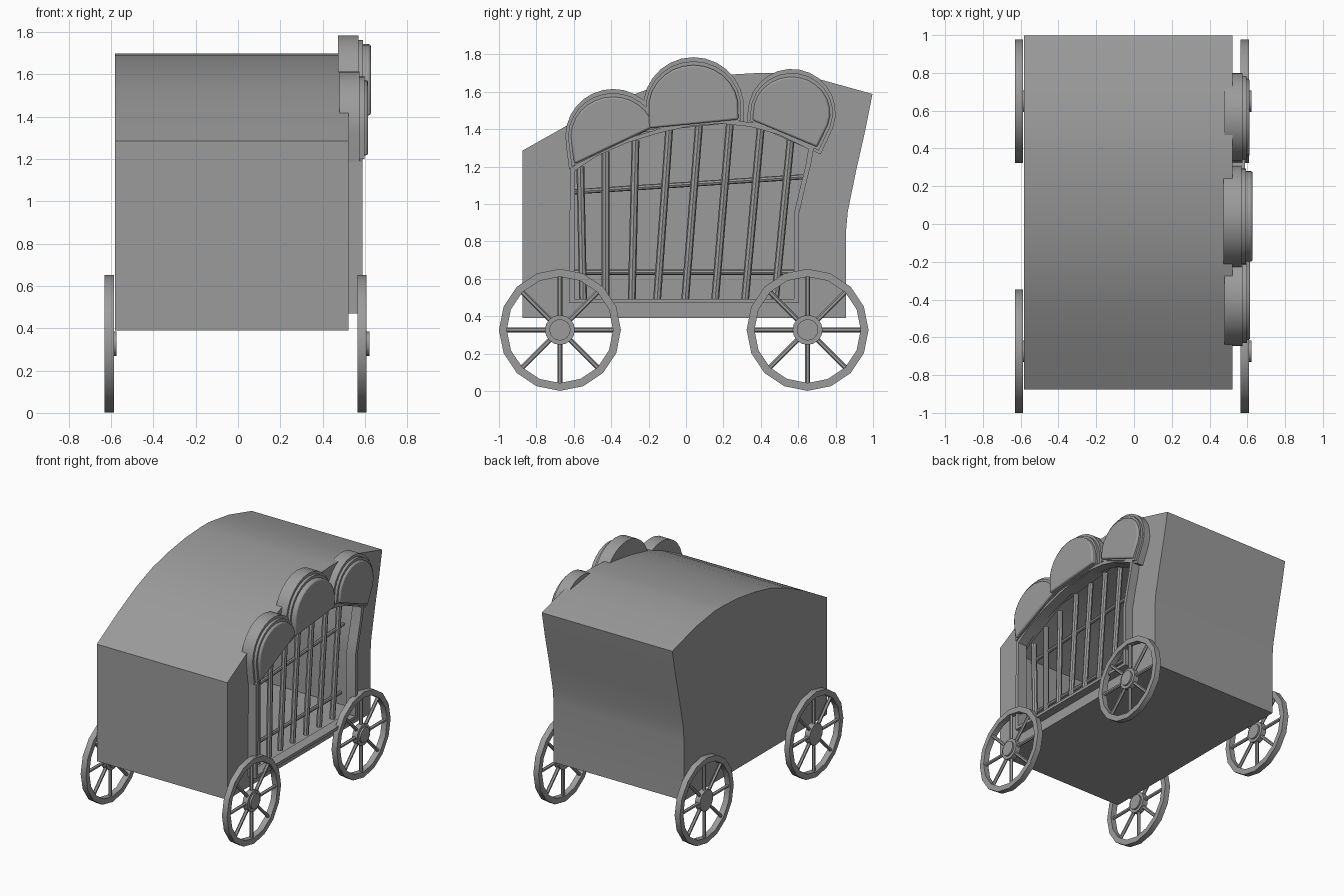
import bpy, bmesh, math
from mathutils import Vector, Matrix

if "Cube" in bpy.data.objects:
    bpy.data.objects.remove(bpy.data.objects["Cube"])

grey = bpy.data.materials.new("dark_grey")
grey.diffuse_color = (.33, .33, .33, 1)
grey.use_nodes = True
grey.node_tree.nodes["Principled BSDF"].inputs["Base Color"].default_value = grey.diffuse_color


def smooth_shade(ob):
    bpy.ops.object.select_all(action='DESELECT')
    ob.select_set(True)
    bpy.context.view_layer.objects.active = ob
    bpy.ops.object.shade_smooth_by_angle()


def finish(name, bm, smooth=True):
    bmesh.ops.recalc_face_normals(bm, faces=bm.faces)
    me = bpy.data.meshes.new(name)
    bm.to_mesh(me)
    bm.free()
    me.materials.append(grey)
    ob = bpy.data.objects.new(name, me)
    bpy.context.collection.objects.link(ob)
    if smooth:
        smooth_shade(ob)
    return ob


def add_prism(bm, pts, x0, x1):
    """Side profile (y, z) extruded along x."""
    a = [bm.verts.new((x0, y, z)) for y, z in pts]
    b = [bm.verts.new((x1, y, z)) for y, z in pts]
    bm.faces.new(a)
    bm.faces.new(b[::-1])
    n = len(pts)
    for i in range(n):
        j = (i + 1) % n
        bm.faces.new((a[i], a[j], b[j], b[i]))


def add_ring(bm, outer, inner, x0, x1):
    """Closed frame between two matching side profiles."""
    loops = [[bm.verts.new((x, y, z)) for y, z in p]
             for p, x in ((outer, x0), (outer, x1), (inner, x1), (inner, x0))]
    n = len(outer)
    for k in range(4):
        a, b = loops[k], loops[(k + 1) % 4]
        for i in range(n):
            j = (i + 1) % n
            bm.faces.new((a[i], a[j], b[j], b[i]))


def add_rod(bm, p, q, r, sides=8):
    p, q = Vector(p), Vector(q)
    m = Matrix.Translation((p + q) / 2) @ (q - p).to_track_quat('Z', 'Y').to_matrix().to_4x4()
    bmesh.ops.create_cone(bm, cap_ends=True, segments=sides, radius1=r, radius2=r,
                          depth=(q - p).length, matrix=m)


def scale_about(pts, c, sy, sz=None):
    sz = sy if sz is None else sz
    return [(c[0] + (y - c[0]) * sy, c[1] + (z - c[1]) * sz) for y, z in pts]


def prism(name, pts, x0, x1, smooth=True):
    bm = bmesh.new()
    add_prism(bm, pts, x0, x1)
    return finish(name, bm, smooth)


# Profiles: wagon body and barred opening
body_pts = [(-.875, .39), (.855, .39), (.855, .85), (.865, .96), (.91, 1.18), (.96, 1.4),
            (.997, 1.588), (.72, 1.665), (.48, 1.70), (.38, 1.70), (.2, 1.69), (0, 1.66),
            (-.2, 1.615), (-.4, 1.54), (-.6, 1.44), (-.875, 1.285)]
frame_out = [(-.625, .47), (.605, .47), (.605, .95), (.635, 1.08), (.67, 1.22), (.685, 1.31),
             (.52, 1.39), (.36, 1.435), (.2, 1.452), (.03, 1.44), (-.15, 1.40),
             (-.33, 1.345), (-.5, 1.27), (-.62, 1.19)]
frame_in = scale_about(frame_out, (0, .95), .955)

# Hollow body with the cage opening cut into the right side
body = prism("wagon_body", body_pts, -.582, .522, False)
for cutter in (prism("cavity_cutter", scale_about(body_pts, (0, 1), .985), -.57, .51, False),
               prism("opening_cutter", frame_in, .40, .70, False)):
    cutter.hide_render = True
    mod = body.modifiers.new("cut", 'BOOLEAN')
    mod.operation = 'DIFFERENCE'
    mod.solver = 'EXACT'
    mod.object = cutter
    bpy.ops.object.select_all(action='DESELECT')
    bpy.context.view_layer.objects.active = body
    body.select_set(True)
    bpy.ops.object.modifier_apply(modifier=mod.name)
    bpy.data.objects.remove(cutter)
smooth_shade(body)
for poly in body.data.polygons:
    if abs(poly.normal.x) > .9:
        poly.use_smooth = False

# Window frame
bm = bmesh.new()
add_ring(bm, frame_out, frame_in, .515, .588)
finish("cage_frame", bm)

# Leaning bars and two cross rails, set back inside the opening
bm = bmesh.new()
bars = [(-.55, -.565, 1.2), (-.43, -.43, 1.28), (-.29, -.27, 1.34), (-.155, -.09, 1.40),
        (-.005, .07, 1.43), (.155, .235, 1.435), (.315, .40, 1.41), (.475, .56, 1.35)]
for y0, y1, z1 in bars:
    add_rod(bm, (.465, y0, .48), (.465, y1, z1), .021)
finish("cage_bars", bm)
bm = bmesh.new()
add_rod(bm, (.455, -.6, 1.065), (.455, .625, 1.145), .014)
add_rod(bm, (.455, -.6, .635), (.455, .59, .635), .014)
finish("cage_rails", bm)


# Stepped scallops along the top of the cage
def scallop(name, c, r, a0, a1, left, right, xs):
    arc = [(c[0] + r * math.cos(math.radians(a0 + (a1 - a0) * i / 14)),
            c[1] + r * math.sin(math.radians(a0 + (a1 - a0) * i / 14))) for i in range(15)]
    pts = [left, right] + arc
    bm = bmesh.new()
    add_prism(bm, pts, xs[0], xs[1])
    add_prism(bm, scale_about(pts, c, 1 - .015 / r, 1 - .022 / r), xs[1] - .01, xs[2])
    finish(name + "_scallop_rim", bm)
    inner = scale_about(pts, c, 1 - .03 / r, 1 - .042 / r)
    panel = prism(name + "_scallop_panel", inner, xs[2] - .01, xs[3])
    bev = panel.modifiers.new("soft_edge", 'BEVEL')
    bev.width = .01
    bev.segments = 2
    bev.limit_method = 'ANGLE'
    bev.angle_limit = math.radians(50)


scallop("front", (-.39, 1.36), .255, 15, 190, (-.625, 1.185), (-.19, 1.40), (.48, .575, .597, .615))
scallop("middle", (.04, 1.515), .27, -5, 185, (-.225, 1.385), (.31, 1.44), (.473, .57, .592, .628))
scallop("rear", (.565, 1.487), .235, -20, 180, (.325, 1.44), (.72, 1.265), (.48, .575, .595, .612))


# Wheels: sixteen-sided rim, eight spokes, stepped hub on the +x side
def circle(y, z, r, n=16):
    return [(y + r * math.cos(2 * math.pi * i / n), z + r * math.sin(2 * math.pi * i / n))
            for i in range(n)]


def wheel(name, x, y, z=.327):
    bm = bmesh.new()
    add_ring(bm, circle(y, z, .326), circle(y, z, .284), x - .022, x + .022)
    for i in range(8):
        a = math.pi * i / 4
        d = Vector((0, math.cos(a), math.sin(a)))
        o = Vector((x, y, z))
        add_rod(bm, o + d * .05, o + d * .295, .013, 6)
    add_prism(bm, circle(y, z, .08), x - .02, x + .022)
    add_prism(bm, circle(y, z, .057), x, x + .035)
    finish(name, bm)


for side, x in (("right", .586), ("left", -.609)):
    for end, y in (("front", -.674), ("rear", .65)):
        wheel(f"{end}_{side}_wheel", x, y)
